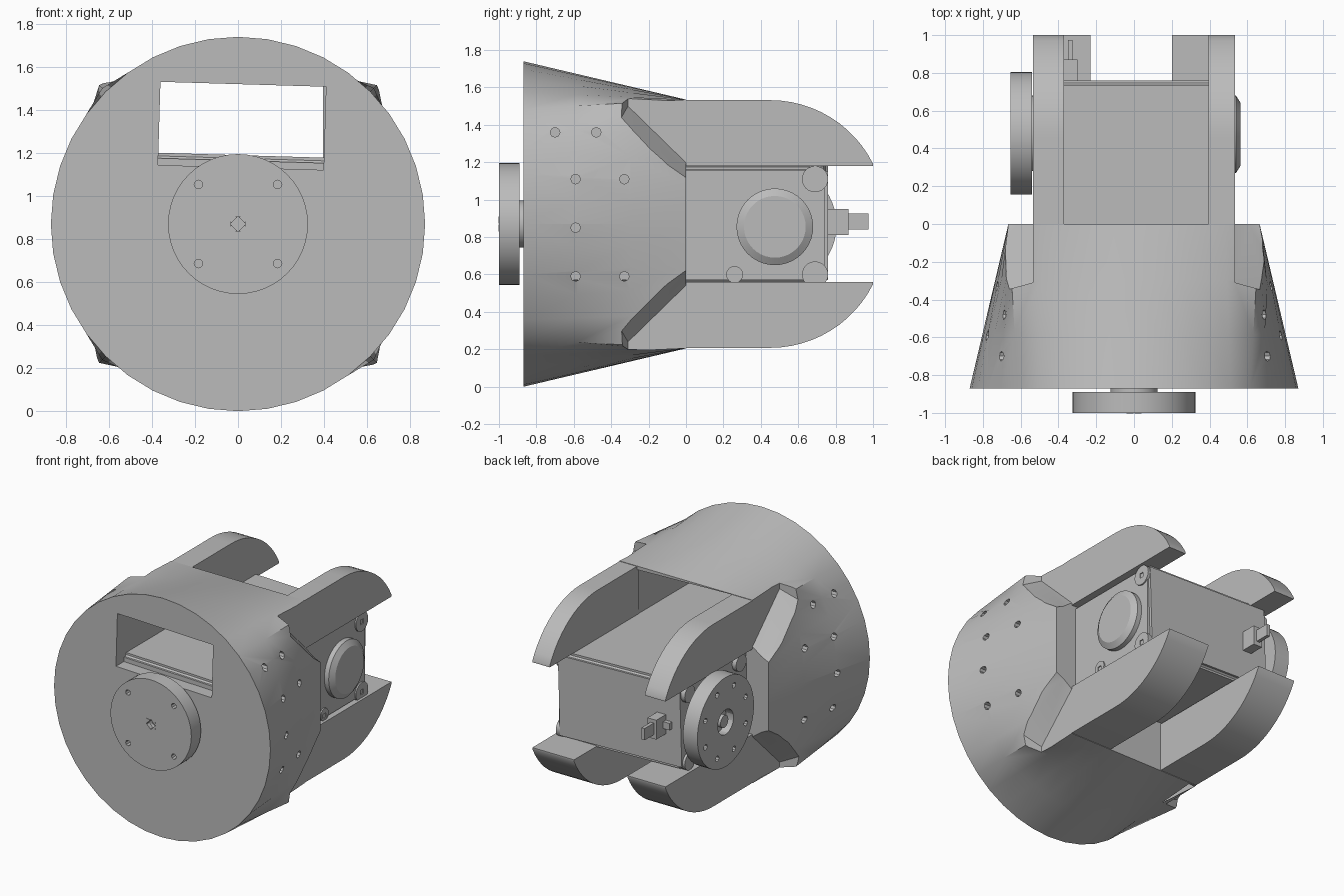
import bpy, bmesh, math
from mathutils import Matrix, Vector

cube = bpy.data.objects.get("Cube")
if cube:
    bpy.data.objects.remove(cube, do_unlink=True)

grey = bpy.data.materials.new("light grey plastic")
grey.use_nodes = True
grey.diffuse_color = (0.5, 0.5, 0.5, 1)
grey.node_tree.nodes["Principled BSDF"].inputs["Base Color"].default_value = (0.5, 0.5, 0.5, 1)

MID = 0.87                                  # height of the main axis
TILT = Matrix.Translation((0, 0, MID)) @ Matrix.Rotation(math.radians(1.7), 4, 'Y') @ Matrix.Translation((0, 0, -MID))


def finish(name, bm, smooth=True):
    bmesh.ops.recalc_face_normals(bm, faces=bm.faces)
    mesh = bpy.data.meshes.new(name)
    bm.to_mesh(mesh)
    bm.free()
    obj = bpy.data.objects.new(name, mesh)
    bpy.context.collection.objects.link(obj)
    mesh.materials.append(grey)
    if smooth:
        shade(obj)
    return obj


def shade(obj):
    bpy.ops.object.select_all(action='DESELECT')
    obj.select_set(True)
    bpy.context.view_layer.objects.active = obj
    bpy.ops.object.shade_smooth_by_angle(angle=math.radians(30))


def add_box(bm, lo, hi):
    lo, hi = Vector(lo), Vector(hi)
    m = Matrix.Translation((lo + hi) / 2) @ Matrix.Diagonal((*(hi - lo), 1))
    return bmesh.ops.create_cube(bm, size=1, matrix=m)["verts"]


def add_rod(bm, axis, start, end, a, b, r, r2=None, segs=40):
    """Cylinder along X (a=y, b=z) or Y (a=x, b=z); r at start, r2 at end."""
    mid = (start + end) / 2
    if axis == 'X':
        m = Matrix.Translation((mid, a, b)) @ Matrix.Rotation(math.pi / 2, 4, 'Y')
    else:
        m = Matrix.Translation((a, mid, b)) @ Matrix.Rotation(-math.pi / 2, 4, 'X')
    bmesh.ops.create_cone(bm, cap_ends=True, segments=segs, radius1=r,
                          radius2=r if r2 is None else r2, depth=end - start, matrix=m)


def cut(obj, bm):
    """Subtract the cutter mesh and drop the cutter."""
    cutter = finish("cutter", bm, False)
    cutter.hide_render = True
    mod = obj.modifiers.new("cut", 'BOOLEAN')
    mod.operation, mod.object, mod.solver = 'DIFFERENCE', cutter, 'EXACT'
    bpy.ops.object.select_all(action='DESELECT')
    bpy.context.view_layer.objects.active = obj
    obj.select_set(True)
    bpy.ops.object.modifier_apply(modifier=mod.name)
    bpy.data.objects.remove(cutter, do_unlink=True)


# Main housing: round front lofted to a square back
bm = bmesh.new()
rings = []
N = 40
for t in (0, 0.33, 0.66, 1):
    ring = []
    for i in range(N):
        a = 2 * math.pi * i / N
        c, s = math.cos(a), math.sin(a)
        r = 0.87 * (1 - t) + t * 0.665 / max(abs(c), abs(s))
        ring.append(bm.verts.new((r * c, -0.87 * (1 - t), MID + r * s)))
    rings.append(ring)
for p, q in zip(rings, rings[1:]):
    for i in range(N):
        j = (i + 1) % N
        bm.faces.new((p[i], p[j], q[j], q[i]))
bm.faces.new(rings[0])
bm.faces.new(rings[-1])
housing = finish("housing", bm, False)

# Window tunnel through the housing
bm = bmesh.new()
bmesh.ops.transform(bm, matrix=TILT, verts=add_box(bm, (-0.38, -1, 1.133), (0.39, 0.2, 1.52)))
cut(housing, bm)

# Four sloped corner scoops
for sx in (-1, 1):
    for sz in (-1, 1):
        bm = bmesh.new()
        for x, pts in ((0.535, ((-0.31, 0.63), (0.1, 0.23), (0.1, 0.9), (-0.31, 0.9))),
                       (0.9, ((-0.41, 0.46), (0.1, 0.06), (0.1, 0.9), (-0.41, 0.9)))):
            for y, z in pts:
                bm.verts.new((sx * x, y, MID + sz * z))
        bmesh.ops.convex_hull(bm, input=bm.verts)
        cut(housing, bm)

# Screw holes in both cheeks
bm = bmesh.new()
for y, z in ((-0.7, 1.36), (-0.48, 1.36), (-0.59, 1.11), (-0.33, 1.11),
             (-0.59, 0.85), (-0.59, 0.59), (-0.33, 0.59)):
    add_rod(bm, 'X', 0.45, 1, y, z, 0.026, segs=8)
    add_rod(bm, 'X', -1, -0.45, y, z, 0.026, segs=8)
cut(housing, bm)
shade(housing)


# Curved fork arms: top pair narrow, bottom pair wide
def arm(name, x0, x1, sz):
    bm = bmesh.new()
    R, yc = 0.615, 0.45
    pts = [(-0.02, 0.31), (-0.02, 0.662)]
    for i in range(13):
        a = math.radians(63.4 * i / 12)
        pts.append((yc + R * math.sin(a), 0.662 - R + R * math.cos(a)))
    pts.append((1.0, 0.31))
    face = bm.faces.new([bm.verts.new((x0, y, MID + sz * z)) for y, z in pts])
    ext = bmesh.ops.extrude_face_region(bm, geom=[face])["geom"]
    bmesh.ops.translate(bm, vec=(x1 - x0, 0, 0), verts=[v for v in ext if isinstance(v, bmesh.types.BMVert)])
    finish(name, bm)


arm("top_arm_left", 0.395, 0.535, 1)
arm("top_arm_right", -0.535, -0.37, 1)
arm("bottom_arm_left", 0.2, 0.535, -1)
arm("bottom_arm_right", -0.535, -0.23, -1)

# Motor block with softened edges
bm = bmesh.new()
verts = add_box(bm, (-0.49, -0.78, 0.56), (0.49, 0.76, 1.19))
long_edges = [e for e in bm.edges if abs(e.verts[0].co.z - e.verts[1].co.z) < 0.01]
bmesh.ops.bevel(bm, geom=long_edges, offset=0.025, segments=3, affect='EDGES')
bmesh.ops.transform(bm, matrix=TILT, verts=bm.verts)
finish("motor_block", bm)

# Side cover with bosses and a domed cap
bm = bmesh.new()
add_box(bm, (0.48, 0, 0.57), (0.505, 0.74, 1.16))
for y, z in ((0.69, 1.11), (0.69, 0.6), (0.26, 0.6)):
    add_rod(bm, 'X', 0.47, 0.515, y, z, 0.07 if y > 0.5 else 0.045, segs=24)
cover = finish("side_cover", bm)
bm = bmesh.new()
for y, z in ((0.69, 1.11), (0.69, 0.6), (0.26, 0.59)):
    add_box(bm, (0.508, y - 0.017, z - 0.017), (0.6, y + 0.017, z + 0.017))
cut(cover, bm)
bm = bmesh.new()
add_rod(bm, 'X', 0.49, 0.54, 0.475, 0.855, 0.205)
add_rod(bm, 'X', 0.54, 0.565, 0.475, 0.855, 0.205, 0.165)
finish("side_cap", bm)


# Output discs with screw holes and a recessed centre
def wheel(name, axis, start, end, outer, a, b, holes, r_hole, phase, recess):
    bm = bmesh.new()
    add_rod(bm, axis, start, end, a, b, 0.325, segs=48)
    obj = finish(name, bm)
    bm = bmesh.new()
    for i in range(holes):
        t = phase + 2 * math.pi * i / holes
        add_rod(bm, axis, outer - 0.05, outer + 0.05, a + r_hole * math.cos(t),
                b + r_hole * math.sin(t), 0.02, segs=8)
    add_rod(bm, axis, outer - 0.06, outer + 0.06, a, b, recess, segs=24)
    cut(obj, bm)
    shade(obj)


wheel("front_disc", 'Y', -1.0, -0.89, -1.0, 0, MID, 4, 0.26, math.pi / 4, 0.035)
wheel("side_disc", 'X', -0.655, -0.54, -0.655, 0.48, 0.865, 8, 0.25, math.pi / 8, 0.09)

bm = bmesh.new()
add_rod(bm, 'Y', -0.92, -0.86, 0, MID, 0.125)
finish("front_hub", bm)
bm = bmesh.new()
add_rod(bm, 'X', -0.56, -0.47, 0.48, 0.865, 0.2)
finish("side_hub", bm)
bm = bmesh.new()
add_rod(bm, 'X', -0.645, -0.58, 0.48, 0.865, 0.045, segs=16)
finish("side_disc_screw", bm)

# Four small blades in the front recess
bm = bmesh.new()
for i in range(4):
    t = math.pi / 4 + i * math.pi / 2
    d, n = Vector((math.cos(t), 0, math.sin(t))), Vector((-math.sin(t), 0, math.cos(t)))
    base = Vector((0, -1.0, MID))
    for y in (0, 0.03):
        for p in (d * 0.055, d * 0.025 + n * 0.02, d * 0.025 - n * 0.02):
            bm.verts.new(base + p + Vector((0, y - 0.002, 0)))
    bm.verts.ensure_lookup_table()
    bmesh.ops.convex_hull(bm, input=bm.verts[-6:])
finish("front_recess_blades", bm, False)

# Cable socket and plug on the back
bm = bmesh.new()
add_box(bm, (-0.37, 0.74, 0.81), (-0.30, 0.87, 0.95))
add_box(bm, (-0.35, 0.86, 0.84), (-0.325, 0.975, 0.925))
add_box(bm, (-0.42, 0.74, 0.86), (-0.36, 0.79, 0.91))
finish("cable_socket", bm, False)

# Bosses on the disc side of the motor
bm = bmesh.new()
for y, z in ((0.69, 1.11), (0.69, 0.62), (0.1, 1.11), (0.1, 0.62)):
    add_rod(bm, 'X', -0.515, -0.46, y, z, 0.06, segs=24)
finish("disc_side_bosses", bm)
